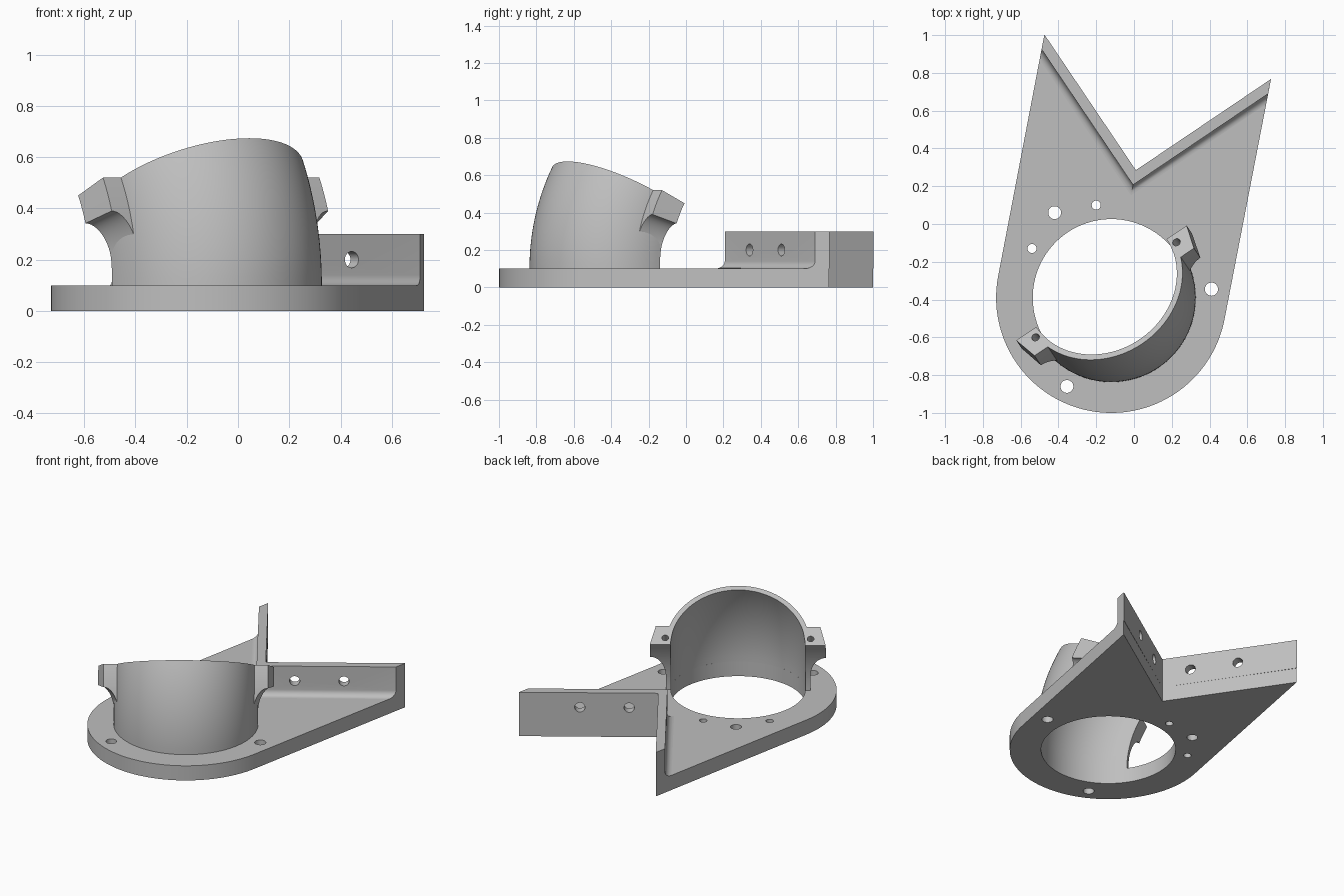
import bpy, bmesh, math
from mathutils import Vector, Matrix

if "Cube" in bpy.data.objects:
    bpy.data.objects.remove(bpy.data.objects["Cube"])

ANG = math.radians(34)                       # direction of the notch arms
U = Vector((math.cos(ANG), math.sin(ANG), 0))
V = Vector((-math.sin(ANG), math.cos(ANG), 0))
C = Vector((-0.12, -0.39, 0))                # bore centre
PLATE_R, BORE_R, TUBE_R = 0.61, 0.416, 0.447
PLATE_H, WALL_H, WALL_T, FILLET = 0.10, 0.30, 0.056, 0.04
BEND_R, BEND = 0.70, math.radians(30)        # elbow radius and angle
APEX = Vector((0.01, 0.285, 0))
TIP_L, TIP_R = Vector((-0.475, 1.0, 0)), Vector((0.725, 0.765, 0))

grey = bpy.data.materials.new("light grey")
grey.diffuse_color = (0.52, 0.52, 0.52, 1)
grey.use_nodes = True
grey.node_tree.nodes["Principled BSDF"].inputs["Base Color"].default_value = grey.diffuse_color


def finish(name, bm):
    bmesh.ops.recalc_face_normals(bm, faces=bm.faces)
    me = bpy.data.meshes.new(name)
    bm.to_mesh(me)
    bm.free()
    me.materials.append(grey)
    ob = bpy.data.objects.new(name, me)
    bpy.context.collection.objects.link(ob)
    return ob


def loft(name, rings):
    """Skin closed rings of points and cap both ends."""
    bm = bmesh.new()
    rows = [[bm.verts.new(p) for p in r] for r in rings]
    n = len(rows[0])
    for a, b in zip(rows, rows[1:]):
        for i in range(n):
            j = (i + 1) % n
            bm.faces.new((a[i], a[j], b[j], b[i]))
    bm.faces.new(rows[0])
    bm.faces.new(rows[-1])
    return finish(name, bm)


def drill(ob, pos, axis, r, depth, seg=32):
    """Cut a round hole centred on pos along axis."""
    bm = bmesh.new()
    rot = Vector((0, 0, 1)).rotation_difference(axis).to_matrix().to_4x4()
    bmesh.ops.create_cone(bm, cap_ends=True, segments=seg, radius1=r, radius2=r,
                          depth=depth, matrix=Matrix.Translation(pos) @ rot)
    cutter = finish("hole_cutter", bm)
    cutter.hide_render = True
    mod = ob.modifiers.new("hole", 'BOOLEAN')
    mod.operation, mod.solver, mod.object = 'DIFFERENCE', 'EXACT', cutter
    bpy.context.view_layer.objects.active = ob
    bpy.ops.object.modifier_apply(modifier=mod.name)
    bpy.data.objects.remove(cutter)


def smooth(ob):
    bpy.ops.object.select_all(action='DESELECT')
    ob.select_set(True)
    bpy.context.view_layer.objects.active = ob
    bpy.ops.object.shade_smooth_by_angle(angle=math.radians(30))


def tangent_angle(tip, side):
    d = tip - C
    return math.atan2(d.y, d.x) + side * math.acos(PLATE_R / d.length)


# base plate: round nose, tangent sides and a right-angled notch
a0, a1 = tangent_angle(TIP_L, 1), tangent_angle(TIP_R, -1) + 2 * math.pi
arc = [C + PLATE_R * Vector((math.cos(a), math.sin(a), 0))
       for a in (a0 + (a1 - a0) * i / 64 for i in range(65))]
outline = arc + [TIP_R, APEX, TIP_L]
up = Vector((0, 0, 1))
plate = loft("base_plate", [outline, [p + up * PLATE_H for p in outline]])
drill(plate, C + up * 0.05, up, BORE_R, 0.4, 96)
for x, y, r in ((-0.42, 0.06, 0.034), (-0.2, 0.10, 0.024), (-0.54, -0.13, 0.024),
                (0.41, -0.345, 0.035), (-0.355, -0.86, 0.034)):
    drill(plate, Vector((x, y, 0.05)), up, r, 0.4)
smooth(plate)


# notch walls: one filleted section carried along both arms, ending at the plate sides
def meet(p, d, q, e):
    k = ((q.x - p.x) * e.y - (q.y - p.y) * e.x) / (d.x * e.y - d.y * e.x)
    return p + d * k


section = [(0, PLATE_H), (0, WALL_H), (WALL_T, WALL_H)]
for i in range(9):
    a = math.pi / 2 * i / 8
    section.append((WALL_T + FILLET * (1 - math.cos(a)),
                    PLATE_H + FILLET * (1 - math.sin(a))))
ends = [[], [], []]
for d, z in section:
    p = APEX - (U + V) * d
    for ring, q in zip(ends, (meet(p, V, TIP_L, TIP_L - arc[0]), p,
                              meet(p, U, TIP_R, TIP_R - arc[-1]))):
        ring.append(q + up * z)
walls = loft("notch_walls", ends)
for s in (0.18, 0.485):
    drill(walls, APEX + U * s - V * WALL_T / 2 + up * 0.2, V, 0.032, 0.14)
    drill(walls, APEX + V * s - U * WALL_T / 2 + up * 0.2, U, 0.032, 0.14)
smooth(walls)


# point on the elbow: u across, e from the centre line, t along the bend
def elbow(u, e, t):
    return (C + U * u + V * (BEND_R - (BEND_R - e) * math.cos(t))
            + up * (PLATE_H + (BEND_R - e) * math.sin(t)))


# half pipe elbow
half = [math.pi + math.pi * i / 64 for i in range(65)]
profile = ([(TUBE_R * math.cos(a), TUBE_R * math.sin(a)) for a in half]
           + [(BORE_R * math.cos(a), BORE_R * math.sin(a)) for a in reversed(half)])
pipe = loft("half_pipe", [[elbow(u, e, BEND * i / 16) for u, e in profile]
                          for i in range(17)])

# clamp lugs with a flared underside
T_FLARE, T_LUG = math.radians(7), math.radians(20.2)
stations = []
for i in range(13):
    k = math.sin(math.pi / 2 * i / 12)
    stations.append((T_FLARE + (T_LUG - T_FLARE) * k,
                     0.446 + 0.098 * (1 - math.sqrt(max(0, 1 - k * k)))))
stations += [(T_LUG + (BEND - T_LUG) * i / 4, 0.544) for i in range(1, 5)]
lugs = []
for side, name in ((-1, "left_lug"), (1, "right_lug")):
    lugs.append(loft(name, [[elbow(side * 0.42, 0, t), elbow(side * w, 0, t),
                             elbow(side * (w - 0.035), -0.14, t),
                             elbow(side * 0.398, -0.14, t)] for t, w in stations]))

# screw holes in the lug tops
axis = V * math.sin(BEND) + up * math.cos(BEND)
for side, lug in zip((-1, 1), lugs):
    for ob in (lug, pipe):
        drill(ob, elbow(side * 0.45, -0.05, BEND), axis, 0.021, 0.2, 24)
for ob in lugs + [pipe]:
    smooth(ob)
